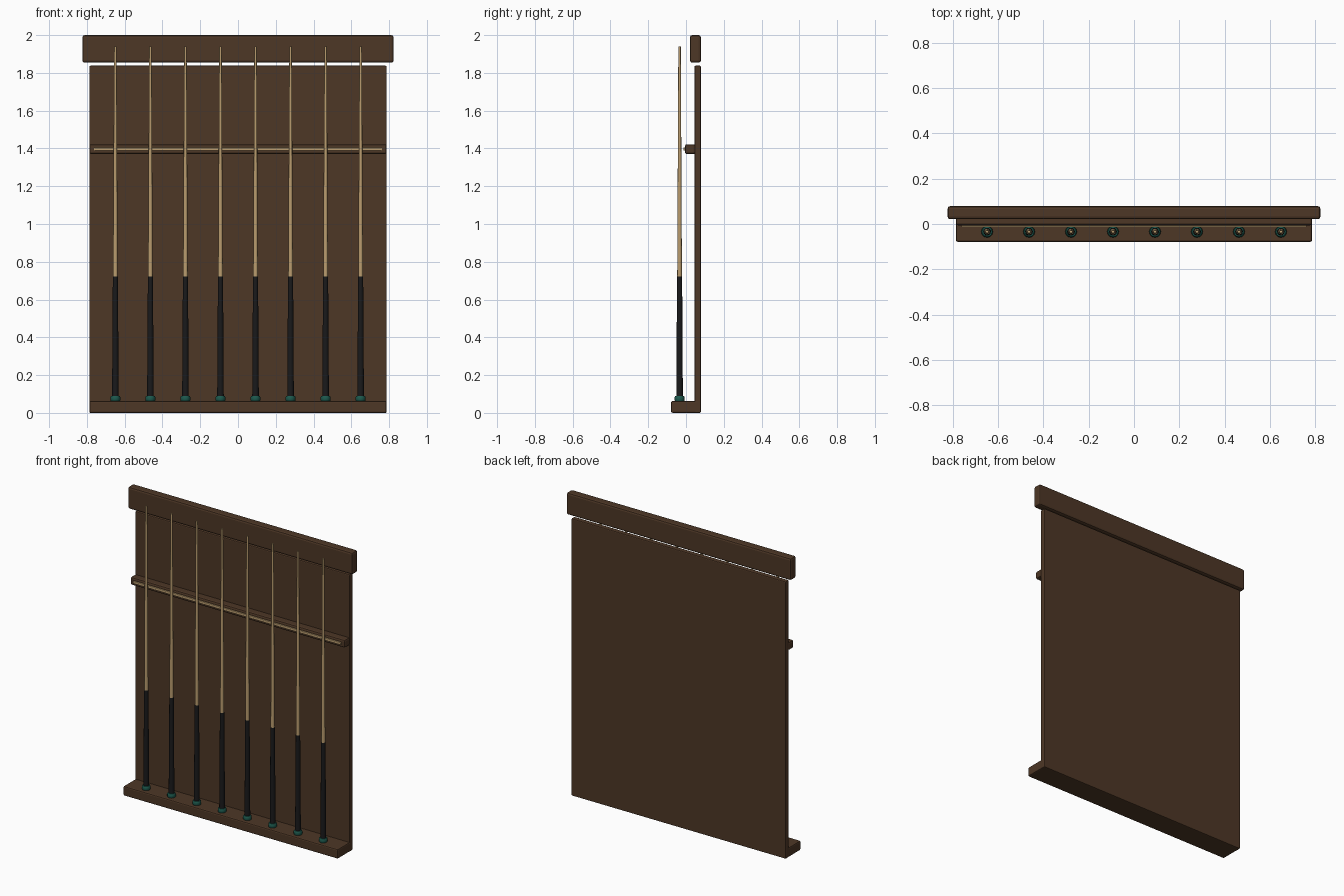
import bpy, bmesh, math

cube = bpy.data.objects.get("Cube")
if cube:
    bpy.data.objects.remove(cube, do_unlink=True)


def material(name, color):
    m = bpy.data.materials.new(name)
    m.use_nodes = True
    m.diffuse_color = (*color, 1)
    m.node_tree.nodes["Principled BSDF"].inputs["Base Color"].default_value = (*color, 1)
    return m


walnut = material("dark walnut", (0.075, 0.038, 0.019))
maple = material("pale maple", (0.50, 0.34, 0.16))
black = material("black wrap", (0.010, 0.010, 0.011))
green = material("green felt", (0.012, 0.10, 0.075))


def finish(bm, name, mat):
    bmesh.ops.recalc_face_normals(bm, faces=bm.faces)
    mesh = bpy.data.meshes.new(name)
    bm.to_mesh(mesh)
    bm.free()
    mesh.materials.append(mat)
    obj = bpy.data.objects.new(name, mesh)
    bpy.context.collection.objects.link(obj)
    return obj


def board(name, half_x, y0, y1, z0, z1, bevel, mat):
    """Bevelled plank, centred on x."""
    bm = bmesh.new()
    bmesh.ops.create_cube(bm, size=1)
    for v in bm.verts:
        v.co.x *= 2 * half_x
        v.co.y = y1 if v.co.y > 0 else y0
        v.co.z = z1 if v.co.z > 0 else z0
    obj = finish(bm, name, mat)
    mod = obj.modifiers.new("rounded edges", "BEVEL")
    mod.width = bevel
    mod.segments = 2
    return obj


def lathe(name, x, profile, mat, sides=12):
    """Closed turned part from (radius, z) points, standing on the rack."""
    bm = bmesh.new()
    rings = []
    for r, z in profile:
        rings.append([bm.verts.new((r * math.cos(a), r * math.sin(a), z))
                      for a in (math.tau * i / sides for i in range(sides))])
    for low, high in zip(rings, rings[1:]):
        for i in range(sides):
            j = (i + 1) % sides
            bm.faces.new((low[i], low[j], high[j], high[i]))
    bm.faces.new(rings[0][::-1])
    bm.faces.new(rings[-1])
    obj = finish(bm, name, mat)
    obj.location = (x, -0.034, 0)
    return obj


# Rack boards
board("back_panel", 0.787, 0.045, 0.079, 0.0, 1.838, 0.006, walnut)
board("base_shelf", 0.787, -0.079, 0.079, 0.0, 0.063, 0.008, walnut)
board("crown_board", 0.824, 0.021, 0.079, 1.854, 2.0, 0.012, walnut)
board("cue_rail", 0.787, -0.006, 0.05, 1.37, 1.422, 0.01, walnut)
board("rail_inlay", 0.762, -0.014, 0.0, 1.388, 1.404, 0.002, maple)

# Row of cues, each standing in a felt cup
for n in range(8):
    x = (n - 3.5) * 0.1855
    parts = [
        lathe(f"cup_{n + 1}", x, [(0.022, 0.06), (0.026, 0.066), (0.026, 0.084), (0.022, 0.09)], green),
        lathe(f"cue_butt_{n + 1}", x, [(0.0175, 0.07), (0.0135, 0.722)], black),
        lathe(f"cue_shaft_{n + 1}", x, [(0.0125, 0.72), (0.0065, 1.94)], maple),
    ]
    for obj in parts:
        bpy.ops.object.select_all(action="DESELECT")
        obj.select_set(True)
        bpy.context.view_layer.objects.active = obj
        bpy.ops.object.shade_smooth_by_angle(angle=math.radians(35))
